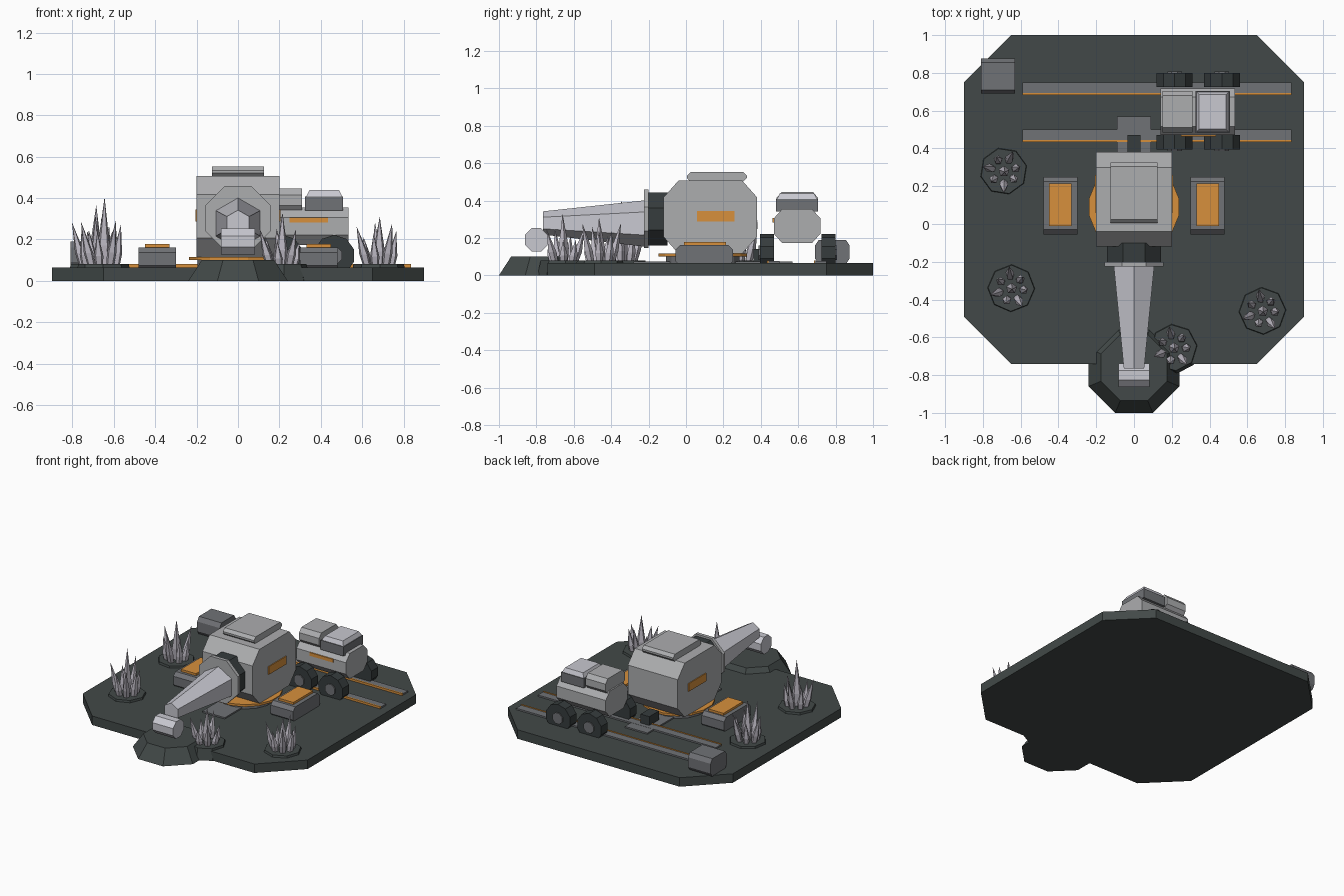
import bpy, bmesh, math, random
from mathutils import Vector

if "Cube" in bpy.data.objects:
    bpy.data.objects.remove(bpy.data.objects["Cube"])

random.seed(4)


def material(name, r, g, b):
    m = bpy.data.materials.new(name)
    lin = [((c / 255 + 0.055) / 1.055) ** 2.4 for c in (r, g, b)]
    m.diffuse_color = (*lin, 1)
    m.use_nodes = True
    m.node_tree.nodes["Principled BSDF"].inputs["Base Color"].default_value = m.diffuse_color
    return m


GROUND = material("dark slate", 66, 73, 72)
LIGHT = material("light grey", 172, 173, 175)
PALE = material("pale lilac", 200, 200, 208)
ORANGE = material("orange", 215, 144, 60)
GREY = material("mid grey", 112, 114, 118)
DARK = material("charcoal", 54, 60, 61)
CRYSTAL = material("crystal", 186, 182, 192)


def loft(name, mat, rings, tip=None):
    """Skin a stack of equal-sized point rings, capped at both ends."""
    bm = bmesh.new()
    vs = [[bm.verts.new(p) for p in ring] for ring in rings]
    n = len(vs[0])
    for a, b in zip(vs, vs[1:]):
        for i in range(n):
            bm.faces.new((a[i], a[(i + 1) % n], b[(i + 1) % n], b[i]))
    bm.faces.new(vs[0])
    if tip is None:
        bm.faces.new(vs[-1])
    else:
        t = bm.verts.new(tip)
        for i in range(n):
            bm.faces.new((vs[-1][i], vs[-1][(i + 1) % n], t))
    bmesh.ops.recalc_face_normals(bm, faces=bm.faces)
    me = bpy.data.meshes.new(name)
    bm.to_mesh(me)
    bm.free()
    me.materials.append(mat)
    ob = bpy.data.objects.new(name, me)
    bpy.context.collection.objects.link(ob)
    return ob


def box(name, mat, x0, x1, y0, y1, z0, z1):
    pts = ((x0, y0), (x1, y0), (x1, y1), (x0, y1))
    return loft(name, mat, [[(x, y, z) for x, y in pts] for z in (z0, z1)])


def cut_corners(a0, a1, b0, b1, c, d):
    """Rectangle with its four corners cut by c and d."""
    return [(a0 + c, b0), (a1 - c, b0), (a1, b0 + d), (a1, b1 - d),
            (a1 - c, b1), (a0 + c, b1), (a0, b1 - d), (a0, b0 + d)]


def hull(name, mat, x0, x1, y0, y1, z0, z1, c, d):
    """Octagonal side profile extruded along x."""
    prof = cut_corners(y0, y1, z0, z1, c, d)
    return loft(name, mat, [[(x, y, z) for y, z in prof] for x in (x0, x1)])


def ring(cx, cy, cz, r, n, axis, start):
    out = []
    for i in range(n):
        t = start + 2 * math.pi * i / n
        u, v = r * math.cos(t), r * math.sin(t)
        out.append({'x': (cx, cy + u, cz + v), 'y': (cx + u, cy, cz + v),
                    'z': (cx + u, cy + v, cz)}[axis])
    return out


EIGHTH = math.pi / 8
APO = math.cos(EIGHTH)

# Ground plate and the mound being worked
plate = cut_corners(-0.9, 0.9, -0.74, 1.0, 0.25, 0.25)
loft("ground_plate", GROUND, [[(x, y, z) for x, y in plate] for z in (0, 0.065)])
loft("rock_mound", GROUND, [ring(0, -0.76, 0, 0.24 / APO, 8, 'z', EIGHTH),
                            ring(0, -0.76, 0.10, 0.175 / APO, 8, 'z', EIGHTH)])

# Turntable and the walkway under it
box("walkway", GREY, -0.09, 0.09, -0.28, 0.57, 0.06, 0.075)
loft("turntable_base", GREY, [ring(0, 0.09, z, 0.20, 16, 'z', EIGHTH / 2) for z in (0.06, 0.1)])
loft("turntable_ring", ORANGE, [ring(0, 0.09, z, 0.242, 16, 'z', EIGHTH / 2) for z in (0.1, 0.116)])
box("rear_socket", DARK, -0.035, 0.035, 0.36, 0.47, 0.07, 0.14)

# Main machine housing
hull("housing", LIGHT, -0.2, 0.2, -0.12, 0.38, 0.116, 0.507, 0.08, 0.09)
hull("roof_hatch", LIGHT, -0.125, 0.125, 0.005, 0.325, 0.50, 0.553, 0.02, 0.02)
for s in (-1, 1):
    box("side_stripe", ORANGE, *sorted((s * 0.198, s * 0.206)), 0.06, 0.26, 0.287, 0.345)

# Collar, flange and tapering beam barrel
loft("barrel_collar", DARK, [ring(0, y, 0.302, 0.142 / APO, 8, 'y', EIGHTH) for y in (-0.2, -0.1)])
loft("barrel_flange", LIGHT, [ring(0, y, 0.302, 0.156 / APO, 8, 'y', EIGHTH) for y in (-0.225, -0.2)])
loft("barrel", PALE, [ring(0, -0.22, 0.277, 0.124, 6, 'y', math.pi / 2),
                      ring(0, -0.765, 0.28, 0.062, 6, 'y', math.pi / 2)])
loft("cutter_drum", PALE, [ring(x, -0.8, 0.19, 0.062 / APO, 8, 'x', EIGHTH) for x in (-0.083, 0.083)])

# Consoles on both sides
for s in (-1, 1):
    hull("console", GREY, *sorted((s * 0.3, s * 0.48)), -0.055, 0.25, 0.05, 0.162, 0.025, 0.025)
    box("console_panel", ORANGE, *sorted((s * 0.33, s * 0.45)), -0.01, 0.215, 0.16, 0.178)

# Storage crate at the back
hull("storage_crate", GREY, -0.81, -0.63, 0.69, 0.875, 0.06, 0.19, 0.02, 0.03)

# Tracks with an orange edge
for y in (0.44, 0.69):
    box("track", GREY, -0.59, 0.835, y, y + 0.06, 0.06, 0.076)
    box("track_edge", ORANGE, -0.59, 0.835, y - 0.006, y + 0.004, 0.06, 0.08)

# Rover
hull("rover_body", LIGHT, 0.14, 0.535, 0.47, 0.718, 0.172, 0.355, 0.045, 0.05)
hull("rover_cabin", LIGHT, 0.15, 0.31, 0.485, 0.705, 0.335, 0.445, 0.025, 0.03)
box("rover_cargo", GREY, 0.325, 0.508, 0.482, 0.705, 0.34, 0.408)
loft("rover_cargo_lid", PALE, [[(x, y, z) for x, y in (
    (0.325 + i, 0.482 + i), (0.508 - i, 0.482 + i), (0.508 - i, 0.705 - i), (0.325 + i, 0.705 - i))]
    for i, z in ((0.005, 0.408), (0.02, 0.438))])
box("rover_stripe", ORANGE, 0.25, 0.435, 0.463, 0.472, 0.282, 0.306)
for x in (0.215, 0.465):
    for y, out in ((0.395, -1), (0.725, 1)):
        loft("wheel", DARK, [ring(x, yy, 0.122, 0.1, 10, 'y', math.pi / 10) for yy in (y, y + 0.075)])
        face = y if out < 0 else y + 0.075
        loft("wheel_hub", GREY, [ring(x, yy, 0.122, 0.042, 8, 'y', EIGHTH)
                                 for yy in (face, face + out * 0.008)])


# Crystal clusters
def spike(base, tip, r):
    b, t = Vector(base), Vector(tip)
    m = b.lerp(t, 0.3)
    loft("crystal_spike", CRYSTAL, [ring(*b, r * 0.8, 5, 'z', 0.3), ring(*m, r, 5, 'z', 0.3)], t)


for cx, cy, top, lift in ((-0.69, 0.28, 0.365, 0.05), (-0.65, -0.34, 0.405, 0.05),
                          (0.68, -0.46, 0.31, 0.02), (0.21, -0.655, 0.33, 0.0)):
    turn = random.uniform(0, 1)
    loft("crystal_bed", GROUND, [ring(cx, cy, 0, 0.14, 8, 'z', turn),
                                 ring(cx, cy, 0.08, 0.122, 8, 'z', turn)])
    spike((cx, cy, 0.07), (cx + 0.005, cy - 0.005, top), 0.03)
    for i in range(7):
        a = turn + i * 2 * math.pi / 7
        h = (0.25 if i % 2 else 0.205) + lift + random.uniform(-0.02, 0.02)
        d = 0.115 if i % 2 else 0.085
        spike((cx + 0.06 * math.cos(a), cy + 0.06 * math.sin(a), 0.07),
              (cx + d * math.cos(a), cy + d * math.sin(a), h), 0.024)
